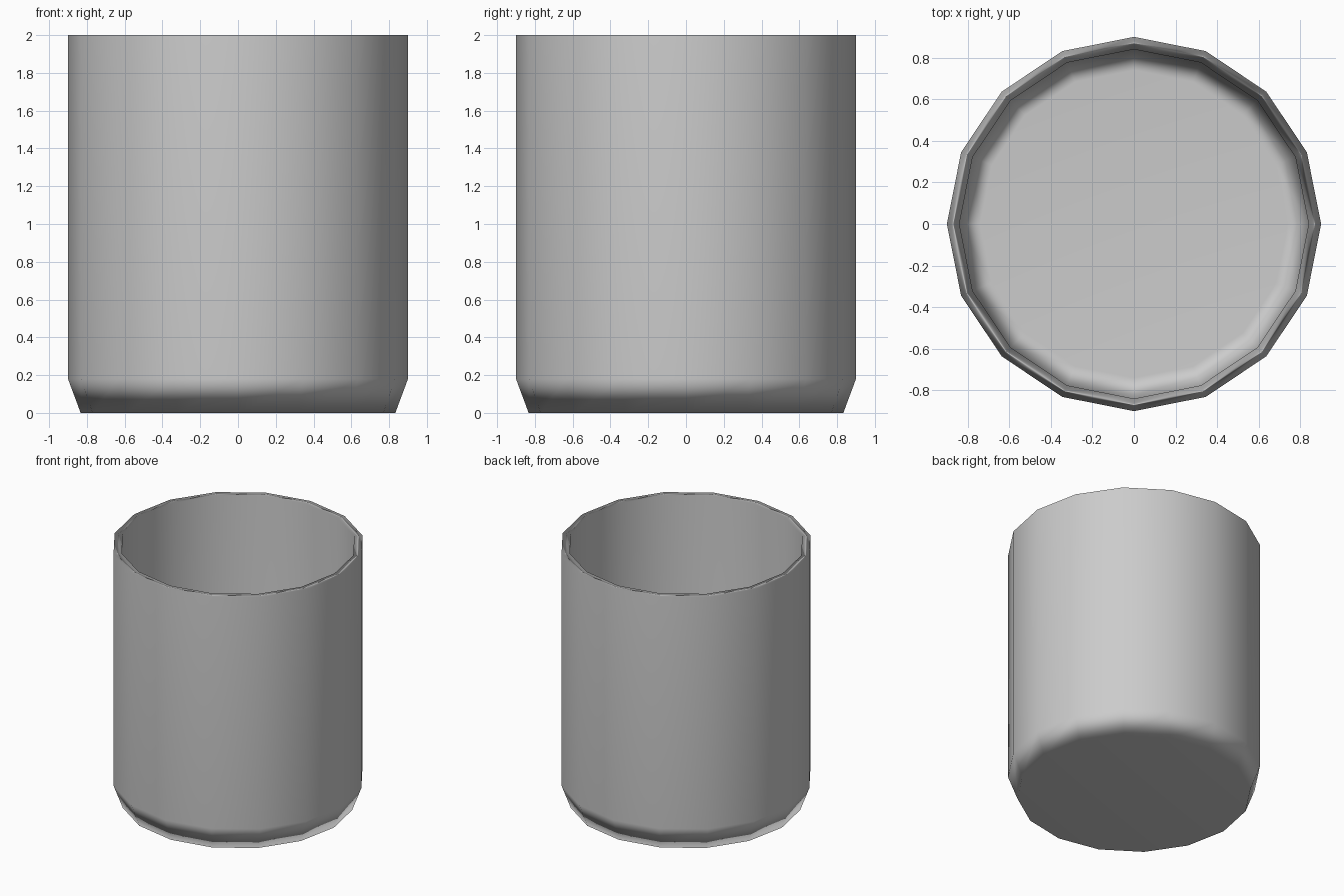
import bpy, bmesh, math

if "Cube" in bpy.data.objects:
    bpy.data.objects.remove(bpy.data.objects["Cube"])

SIDES = 16
# cross-section (radius, height): base edge, outer wall, rim, inner wall, floor edge
PROFILE = [(0.833, 0.0), (0.9, 0.18), (0.9, 2.0), (0.84, 2.0), (0.84, 0.2), (0.74, 0.06)]


def ring(bm, r, z):
    return [bm.verts.new((r * math.cos(2 * math.pi * i / SIDES),
                          r * math.sin(2 * math.pi * i / SIDES), z)) for i in range(SIDES)]


# cup body: profile swept round the axis, closed by the underside and the floor
bm = bmesh.new()
rings = [ring(bm, r, z) for r, z in PROFILE]
for a, b in zip(rings, rings[1:]):
    for i in range(SIDES):
        j = (i + 1) % SIDES
        bm.faces.new((a[i], a[j], b[j], b[i]))
bm.faces.new(rings[0][::-1])
bm.faces.new(rings[-1])
for f in bm.faces:
    f.smooth = True
mesh = bpy.data.meshes.new("cup")
bm.to_mesh(mesh)
bm.free()
cup = bpy.data.objects.new("cup", mesh)
bpy.context.collection.objects.link(cup)

# large faces keep flat shading at the narrow chamfers and rim
mod = cup.modifiers.new("weighted_normals", 'WEIGHTED_NORMAL')
mod.weight = 50
